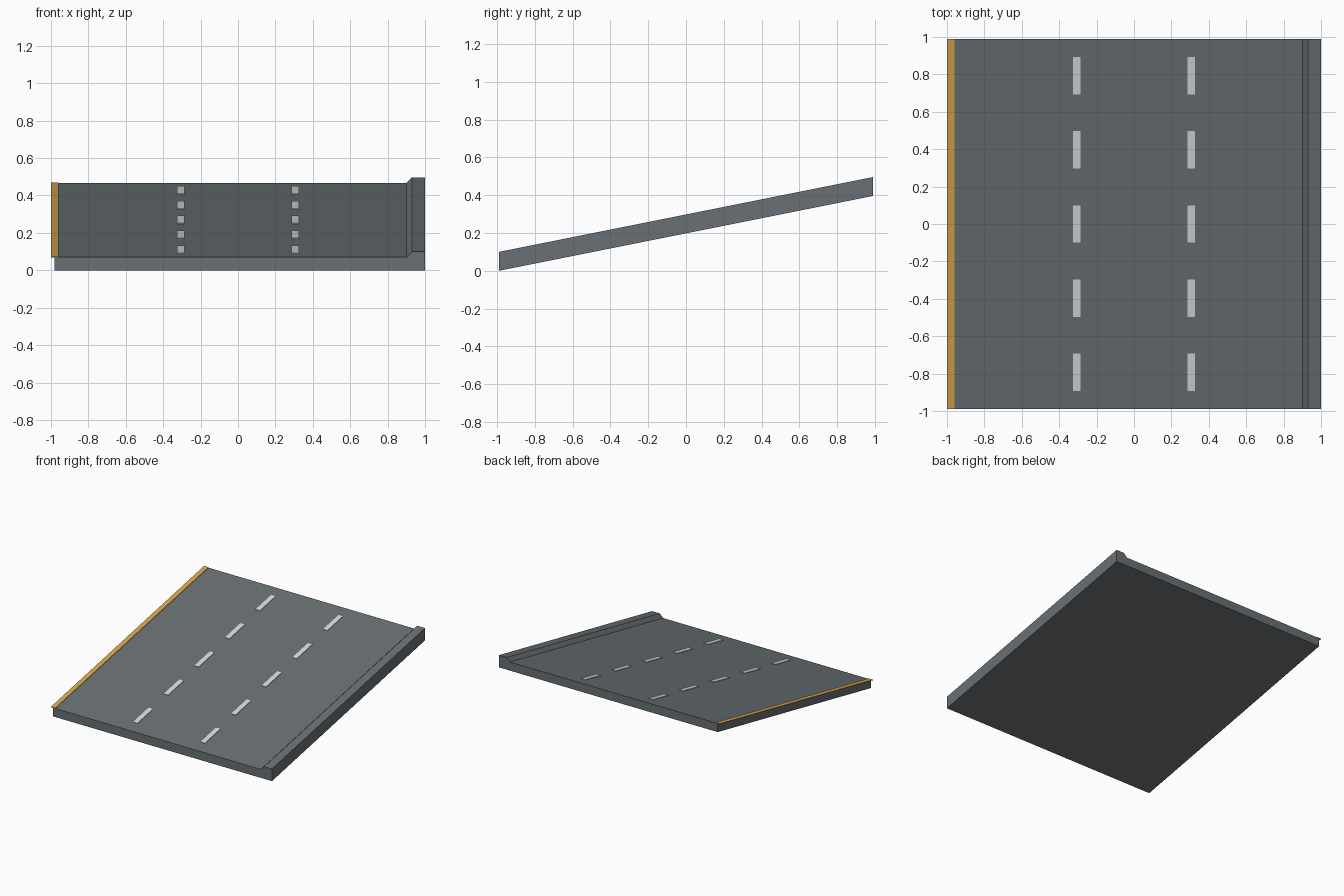
import bpy, bmesh

if "Cube" in bpy.data.objects:
    bpy.data.objects.remove(bpy.data.objects["Cube"])

HALF = 0.99          # half length along y
SLOPE = 0.2          # rise per unit of y


def material(name, rgb):
    m = bpy.data.materials.new(name)
    m.diffuse_color = (*rgb, 1)
    m.use_nodes = True
    m.node_tree.nodes["Principled BSDF"].inputs["Base Color"].default_value = m.diffuse_color
    return m


asphalt = material("asphalt grey", (0.140, 0.160, 0.172))
yellow = material("edge yellow", (0.68, 0.38, 0.08))
white = material("lane white", (0.66, 0.70, 0.72))


def sloped_prism(name, profile, y0, y1, mat):
    """Extrude an x/height profile along y, sheared up the ramp."""
    bm = bmesh.new()
    ends = [[bm.verts.new((x, y, h + SLOPE * (y + HALF))) for x, h in profile]
            for y in (y0, y1)]
    n = len(profile)
    for i in range(n):
        j = (i + 1) % n
        bm.faces.new((ends[0][i], ends[0][j], ends[1][j], ends[1][i]))
    bm.faces.new(ends[0])
    bm.faces.new(ends[1])
    bmesh.ops.recalc_face_normals(bm, faces=bm.faces)
    mesh = bpy.data.meshes.new(name)
    bm.to_mesh(mesh)
    bm.free()
    mesh.materials.append(mat)
    obj = bpy.data.objects.new(name, mesh)
    bpy.context.collection.objects.link(obj)
    return obj


def plate(name, x0, x1, y0, y1, mat):
    """Thin painted marking lying on the road surface."""
    lo, hi = 0.0695, 0.074
    return sloped_prism(name, [(x0, lo), (x1, lo), (x1, hi), (x0, hi)], y0, y1, mat)


# Road slab with the raised kerb on the right side
sloped_prism("road_slab", [(-0.98, 0), (1, 0), (1, 0.10), (0.93, 0.10),
                           (0.90, 0.07), (-0.98, 0.07)], -HALF, HALF, asphalt)

# Yellow edge line, slightly overhanging the left side
plate("edge_line", -1.0, -0.96, -HALF, HALF, yellow)

# Two rows of white lane dashes
for side, x in (("left", -0.305), ("right", 0.305)):
    for k in range(-2, 3):
        y = 0.396 * k
        plate(f"{side}_lane_dash_{k + 3}", x - 0.02, x + 0.02, y - 0.1, y + 0.1, white)
